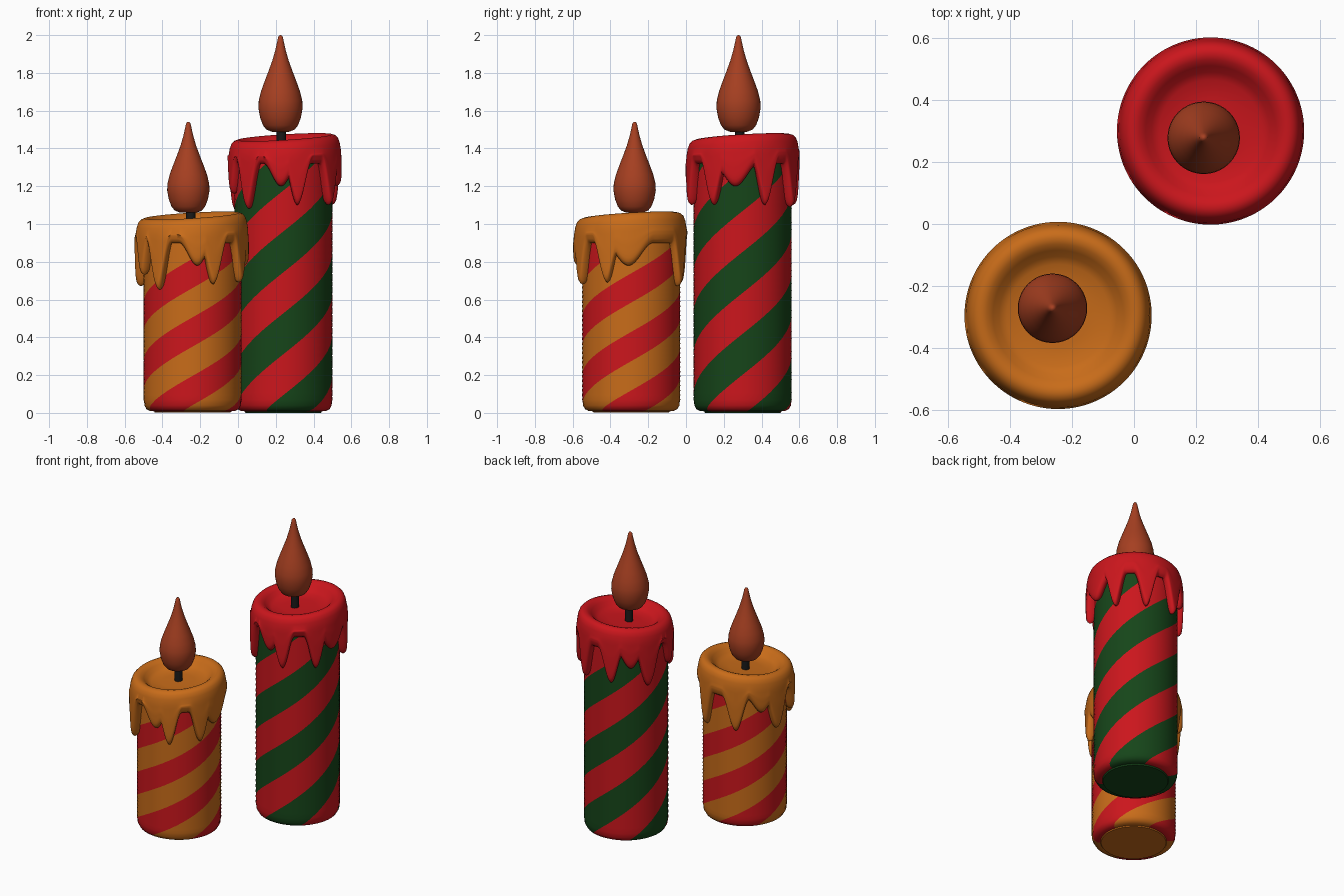
import bpy, math
from math import sin, cos, pi, radians

if "Cube" in bpy.data.objects:
    bpy.data.objects.remove(bpy.data.objects["Cube"])


def material(name, rgb):
    m = bpy.data.materials.new(name)
    m.diffuse_color = (*rgb, 1)
    m.use_nodes = True
    m.node_tree.nodes["Principled BSDF"].inputs["Base Color"].default_value = m.diffuse_color
    return m


RED = material("red_wax", (0.6, 0.008, 0.012))
ORANGE = material("orange_wax", (0.58, 0.15, 0.01))
GREEN = material("green_wax", (0.008, 0.06, 0.01))
FLAME = material("flame_orange", (0.38, 0.05, 0.015))
BLACK = material("wick_black", (0.01, 0.01, 0.01))


def surface(name, rings, loc, mats, band=None):
    """Skin a stack of equal rings, closing both ends; band = columns per colour stripe."""
    n = len(rings[0])
    verts = [v for r in rings for v in r]
    faces, idx = [], []
    for i in range(len(rings) - 1):
        for k in range(n):
            a, b = i * n + k, i * n + (k + 1) % n
            faces.append((a, b, b + n, a + n))
            idx.append((k // band) % 2 if band else 0)
    faces.append(tuple(reversed(range(n))))
    faces.append(tuple(range(len(verts) - n, len(verts))))
    idx += [0, 0]
    me = bpy.data.meshes.new(name)
    me.from_pydata(verts, [], faces)
    for m in mats:
        me.materials.append(m)
    me.polygons.foreach_set("material_index", idx)
    ob = bpy.data.objects.new(name, me)
    bpy.context.collection.objects.link(ob)
    ob.location = loc
    bpy.ops.object.select_all(action='DESELECT')
    ob.select_set(True)
    bpy.context.view_layer.objects.active = ob
    bpy.ops.object.shade_smooth_by_angle(angle=radians(50))
    return ob


def lathe(name, profile, loc, mat, n=40):
    rings = [[(r * cos(2 * pi * k / n), r * sin(2 * pi * k / n), z) for k in range(n)]
             for r, z in profile]
    return surface(name, rings, loc, [mat])


def body(name, loc, height, rise, start, mats):
    """Cylinder whose columns follow a helix so the stripes are clean."""
    n, r = 96, 0.26
    prof = [(0.2, 0.008), (0.225, 0.01), (0.245, 0.02), (0.256, 0.04), (r, 0.07)]
    steps = 36
    prof += [(r, 0.07 + (height - 0.07) * i / steps) for i in range(1, steps + 1)]
    rings = []
    for rad, z in prof:
        t = radians(start) + 2 * pi * z / rise
        rings.append([(rad * cos(t + 2 * pi * k / n), rad * sin(t + 2 * pi * k / n), z)
                      for k in range(n)])
    surface(name, rings, loc, mats, band=16)


def wax(name, loc, top, base, drips, mat):
    """Tilted basin and rim, with a lower edge shaped by (angle, depth, half width) drips."""
    n = 240
    basin = [(0.01, -0.06), (0.1, -0.06), (0.165, -0.056), (0.19, -0.042), (0.21, -0.02),
             (0.23, -0.005), (0.25, 0), (0.268, -0.006), (0.282, -0.02), (0.291, -0.045),
             (0.297, -0.08)]
    lip = [(0.301, 0.04), (0.298, 0.022), (0.29, 0.008), (0.278, 0), (0.264, 0.005),
           (0.25, 0.02)]

    def edge(deg):
        depth = 0
        for ang, d, w in drips:
            off = abs((deg - ang + 180) % 360 - 180) / w
            if off < 1:
                depth = max(depth, d * (0.5 + 0.5 * cos(pi * off)))
        return base - depth

    cols = []
    for k in range(n):
        deg = 360 * k / n
        c, s = cos(radians(deg)), sin(radians(deg))
        col = [(r * c, r * s, top + z + 0.06 * r * (c + s)) for r, z in basin]
        b, z0 = edge(deg), col[-1][2]
        for i in range(1, 8):
            t = i / 8
            r = 0.297 + 0.005 * min(1, 2 * t)
            col.append((r * c, r * s, z0 + (b + 0.04 - z0) * t))
        col += [(r * c, r * s, b + z) for r, z in lip]
        cols.append(col)
    rings = [list(ring) for ring in zip(*cols)]
    surface(name, rings[::-1], loc, [mat])


def flame(name, loc, scale):
    prof = [(0.045, 0), (0.075, 0.012), (0.093, 0.035), (0.108, 0.075), (0.117, 0.125),
            (0.115, 0.165), (0.103, 0.215), (0.085, 0.265), (0.064, 0.32), (0.044, 0.375),
            (0.028, 0.43), (0.018, 0.475), (0.013, 0.5), (0.007, 0.51), (0.001, 0.512)]
    lathe(name, [(r * (0.3 + 0.7 * scale), z * scale) for r, z in prof], loc, FLAME)


# Short candle
body("short_candle_body", (-0.24, -0.29, 0), 0.96, 0.93, -286, [RED, ORANGE])
# solid coloured underside
lathe("short_candle_base", [(0.2, 0.002), (0.205, 0.009)], (-0.24, -0.29, 0), ORANGE)
wax("short_candle_melted_wax", (-0.245, -0.295, 0), 1.045, 0.90,
    [(-128, 0.25, 16), (-66, 0.22, 16), (-84, 0.12, 20), (-26, 0.21, 16), (-2, 0.12, 28),
     (65, 0.23, 16), (112, 0.22, 18), (167, 0.23, 20), (145, 0.1, 20), (205, 0.17, 14)],
    ORANGE)
lathe("short_candle_wick", [(0.025, 0.96), (0.025, 1.09)], (-0.25, -0.28, 0), BLACK, 16)
flame("short_candle_flame", (-0.263, -0.272, 1.06), 0.94)

# Tall candle
body("tall_candle_body", (0.24, 0.30, 0), 1.37, 1.3, -236, [GREEN, RED])
lathe("tall_candle_base", [(0.2, 0.0), (0.205, 0.009)], (0.24, 0.30, 0), GREEN)
wax("tall_candle_melted_wax", (0.247, 0.30, 0), 1.46, 1.32,
    [(-133, 0.24, 16), (-76, 0.22, 16), (-94, 0.12, 20), (-33, 0.22, 16), (-8, 0.12, 26),
     (25, 0.22, 15), (65, 0.23, 16), (107, 0.22, 17), (155, 0.25, 20), (132, 0.12, 20),
     (195, 0.16, 15)], RED)
lathe("tall_candle_wick", [(0.025, 1.38), (0.025, 1.52)], (0.23, 0.285, 0), BLACK, 16)
flame("tall_candle_flame", (0.225, 0.278, 1.488), 1.0)
